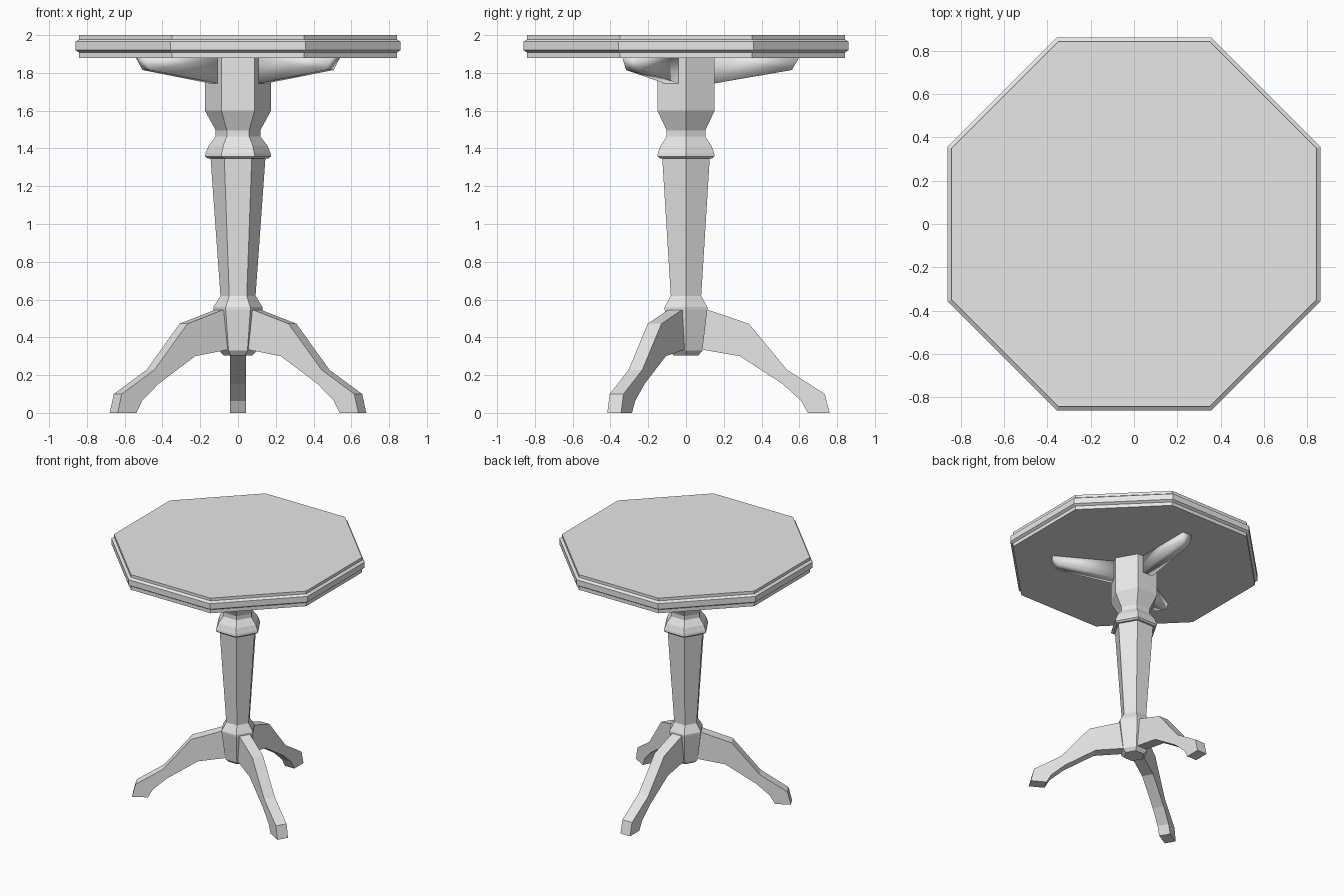
import bpy, bmesh, math
from mathutils import Matrix

cube = bpy.data.objects.get("Cube")
if cube:
    bpy.data.objects.remove(cube, do_unlink=True)

grey = bpy.data.materials.new("plain_grey")
grey.use_nodes = True
grey.diffuse_color = (0.8, 0.8, 0.8, 1)
grey.node_tree.nodes["Principled BSDF"].inputs["Base Color"].default_value = (0.8, 0.8, 0.8, 1)


def make_object(name, bm, smooth=False):
    bmesh.ops.recalc_face_normals(bm, faces=bm.faces)
    for f in bm.faces:
        f.smooth = smooth
    mesh = bpy.data.meshes.new(name)
    bm.to_mesh(mesh)
    bm.free()
    mesh.materials.append(grey)
    obj = bpy.data.objects.new(name, mesh)
    bpy.context.collection.objects.link(obj)
    return obj


def turned(name, profile, sides, start):
    """Stack of regular polygons (radius, height), capped at both ends."""
    bm = bmesh.new()
    rings = []
    for r, z in profile:
        angles = [start + math.tau * i / sides for i in range(sides)]
        rings.append([bm.verts.new((r * math.cos(a), r * math.sin(a), z)) for a in angles])
    for low, high in zip(rings, rings[1:]):
        for i in range(sides):
            j = (i + 1) % sides
            bm.faces.new((low[i], low[j], high[j], high[i]))
    bm.faces.new(rings[0])
    bm.faces.new(rings[-1])
    return make_object(name, bm)


def radial_slab(name, outline, half_width, angle, smooth=False):
    """Side outline (distance, height) given thickness and turned about z."""
    bm = bmesh.new()
    face = bm.faces.new([bm.verts.new((d, -half_width, z)) for d, z in outline])
    out = bmesh.ops.extrude_face_region(bm, geom=[face])
    moved = [v for v in out["geom"] if isinstance(v, bmesh.types.BMVert)]
    bmesh.ops.translate(bm, verts=moved, vec=(0, 2 * half_width, 0))
    bm.transform(Matrix.Rotation(math.radians(angle), 4, "Z"))
    return make_object(name, bm, smooth)


# Octagonal top with a moulded rim; sizes are flat-to-centre distances
rim = [(0.842, 1.88), (0.842, 1.908), (0.86, 1.92), (0.86, 1.965), (0.842, 1.978), (0.842, 2.0)]
to_corner = 1 / math.cos(math.pi / 8)
turned("table_top", [(r * to_corner, z) for r, z in rim], 8, math.pi / 8)

# Six-sided column
column = [(0.076, 0.305), (0.1, 0.33), (0.13, 0.546), (0.13, 0.56), (0.093, 0.62),
          (0.145, 1.347), (0.16, 1.347), (0.175, 1.358), (0.172, 1.375), (0.155, 1.416),
          (0.118, 1.464), (0.118, 1.496), (0.175, 1.6), (0.175, 1.885)]
turned("column", column, 6, 0)

# Three legs and the three brackets above them
leg = [(0.08, 0.546), (0.115, 0.546), (0.333, 0.472), (0.535, 0.228), (0.735, 0.1), (0.76, 0),
       (0.645, 0), (0.61, 0.064), (0.51, 0.154), (0.286, 0.3), (0.08, 0.336)]
bracket = [(0.15, 1.882), (0.6, 1.882), (0.56, 1.815), (0.15, 1.744)]
for side, angle in (("back", 90), ("front_right", 210), ("front_left", 330)):
    radial_slab(side + "_leg", leg, 0.042, angle)
    radial_slab(side + "_bracket", bracket, 0.043, angle, smooth=True)
